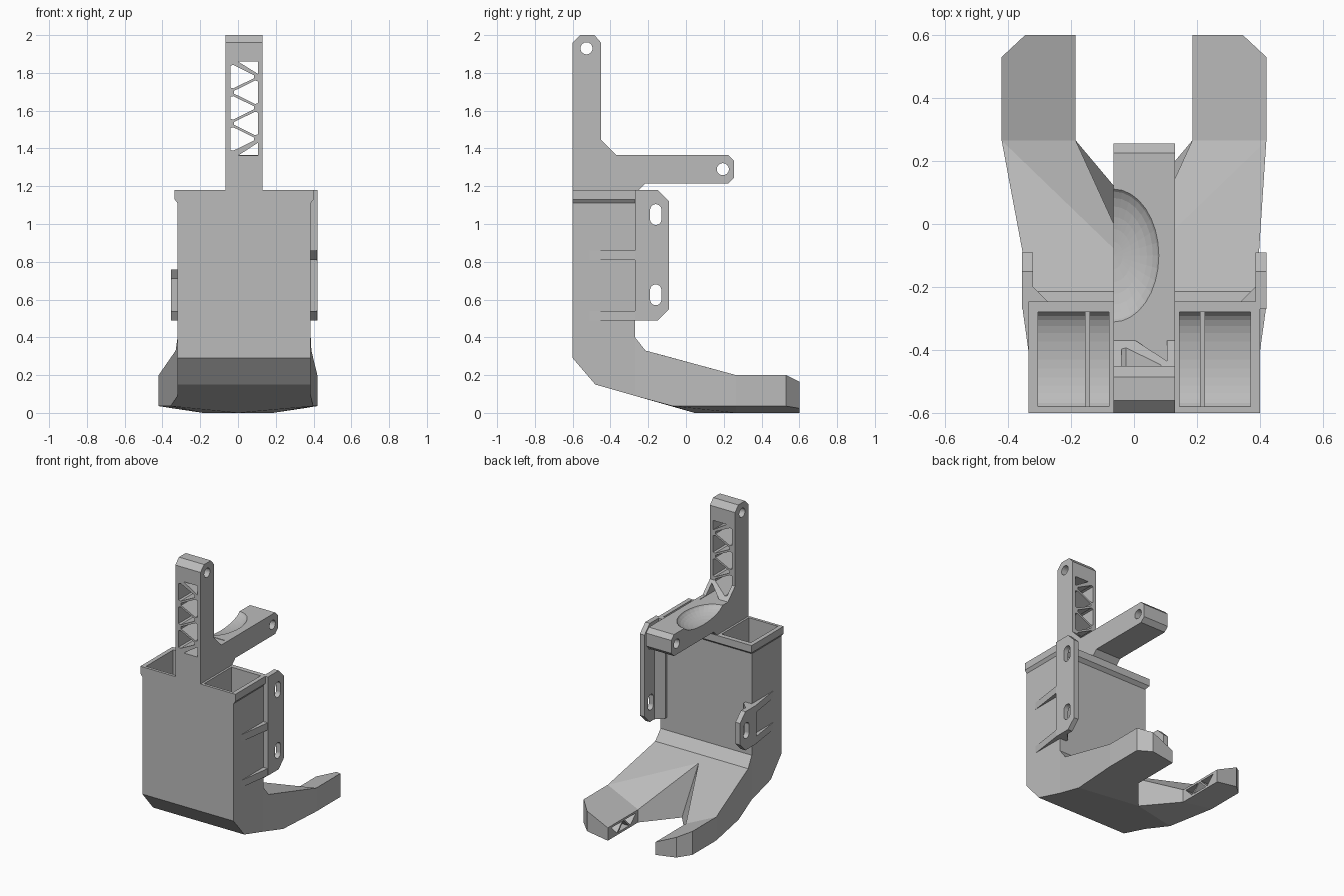
import bpy, bmesh, math
from mathutils import Vector

old = bpy.data.objects.get("Cube")
if old:
    bpy.data.objects.remove(old, do_unlink=True)

GREY = (0.5, 0.5, 0.5, 1)
grey = bpy.data.materials.new("plain grey")
grey.use_nodes = True
grey.diffuse_color = GREY
grey.node_tree.nodes["Principled BSDF"].inputs["Base Color"].default_value = GREY


def finish(name, bm):
    bmesh.ops.remove_doubles(bm, verts=bm.verts, dist=0.0001)
    bmesh.ops.recalc_face_normals(bm, faces=bm.faces)
    mesh = bpy.data.meshes.new(name)
    bm.to_mesh(mesh)
    bm.free()
    mesh.materials.append(grey)
    ob = bpy.data.objects.new(name, mesh)
    bpy.context.collection.objects.link(ob)
    return ob


def prism(name, pts, axis, lo, hi):
    """Extrude a 2D outline along x, y or z from lo to hi."""
    bm = bmesh.new()
    place = {"x": lambda p, d: (d, p[0], p[1]),
             "y": lambda p, d: (p[0], d, p[1]),
             "z": lambda p, d: (p[0], p[1], d)}[axis]
    a, b = ([bm.verts.new(place(p, d)) for p in pts] for d in (lo, hi))
    bm.faces.new(a)
    bm.faces.new(b)
    for i in range(len(pts)):
        j = (i + 1) % len(pts)
        bm.faces.new((a[i], a[j], b[j], b[i]))
    return finish(name, bm)


def cut(ob, *cutters, keep=False):
    """Subtract each cutter and bake the result."""
    for c in cutters:
        c.hide_render = True
        mod = ob.modifiers.new("cut", "BOOLEAN")
        mod.operation, mod.solver, mod.object = "DIFFERENCE", "EXACT", c
        bpy.context.view_layer.update()
        baked = bpy.data.meshes.new_from_object(
            ob.evaluated_get(bpy.context.evaluated_depsgraph_get()))
        ob.modifiers.clear()
        ob.data = baked
        if not keep:
            bpy.data.objects.remove(c, do_unlink=True)


def slot(y, z, r, half):
    """Outline of a slot (or a circle when half is zero)."""
    pts = []
    for i in range(24):
        t = 2 * math.pi * (i + 0.5) / 24
        pts.append((y + r * math.cos(t), z + r * math.sin(t) + math.copysign(half, math.sin(t))))
    return pts


# Hollow body with a sloped front foot edge
L, R = -0.32, 0.385
body = prism("body", [(-0.6, 1.12), (-0.6, 0.29), (-0.48, 0.15), (-0.27, 0.09), (-0.27, 1.12)],
             "x", L, R)

# Outward lip around the top
bm = bmesh.new()
rings = []
for z, e in ((1.11, 0), (1.13, 0.015), (1.18, 0.015)):
    rect = ((L - e, -0.6), (R + e, -0.6), (R + e, -0.27 + 1.6 * e), (L - e, -0.27 + 1.6 * e))
    rings.append([bm.verts.new((x, y, z)) for x, y in rect])
for a, b in zip(rings, rings[1:]):
    for i in range(4):
        bm.faces.new((a[i], a[i - 1], b[i - 1], b[i]))
bm.faces.new(rings[0])
bm.faces.new(rings[-1])
rim = finish("rim", bm)

# Two pockets with rounded floors, each with a low floor rib
floor = [(-0.43 + 0.15 * math.cos(t), 0.38 + 0.06 * math.sin(t))
         for t in (math.pi * (1 + i / 16) for i in range(17))]
for lo, hi, rib in ((-0.305, -0.08, -0.155), (0.145, 0.37, 0.21)):
    pocket = prism("pocket_cutter", floor + [(-0.28, 1.3), (-0.58, 1.3)], "x", lo, hi)
    cut(body, pocket, keep=True)
    cut(rim, pocket)
    prism("pocket_rib", [(-0.585, 0.31), (-0.275, 0.31), (-0.275, 0.42), (-0.585, 0.42)],
          "x", rib, rib + 0.015)

# Upright post and horizontal arm in one bracket
bracket = prism("post_and_arm", [
    (-0.6, 1.15), (-0.6, 1.96), (-0.56, 2), (-0.485, 2), (-0.45, 1.96), (-0.45, 1.445),
    (-0.37, 1.365), (0.225, 1.365), (0.255, 1.335), (0.255, 1.245), (0.225, 1.215),
    (-0.215, 1.215), (-0.25, 1.18), (-0.25, 1.15)], "x", -0.065, 0.13)
for y, z in ((-0.527, 1.93), (0.195, 1.29)):
    cut(bracket, prism("pin_hole_cutter", slot(y, z, 0.032, 0), "x", -0.2, 0.3))

# Zigzag lattice windows through the post
xl, xr, pitch = -0.04, 0.105, 0.0825
windows = [[(0.0, 1.86), (xr, 1.86), (xr, 1.795)], [(0.0, 1.362), (xr, 1.362), (xr, 1.43)]]
for i in range(5):
    z = 1.78 - i * pitch
    base, tip = (xl, 0.085) if i % 2 == 0 else (xr, -0.02)
    near = base + 0.12 * (tip - base)
    windows.append([(base, z + 0.058), (near, z + 0.062), (tip, z + 0.008),
                    (tip, z - 0.008), (near, z - 0.062), (base, z - 0.058)])
for w in windows:
    cut(bracket, prism("window_cutter", w, "y", -0.7, -0.3))

# Scooped hollow on one top edge of the arm
bm = bmesh.new()
bmesh.ops.create_uvsphere(bm, u_segments=32, v_segments=16, radius=1)
for v in bm.verts:
    v.co = Vector((-0.065, -0.1, 1.385)) + v.co * Vector((0.15, 0.22, 0.075))
cut(bracket, finish("scoop_cutter", bm))


# Side mounting flanges with wedge ribs and gussets
def flange(side, face, s, z0, z1, slots, ribs):
    out = face + s * 0.035
    lo, hi = sorted((face, out))
    plate = prism(side + "_flange", [(-0.27, z0), (-0.15, z0), (-0.09, z0 + 0.06),
                  (-0.09, z1 - 0.06), (-0.15, z1), (-0.27, z1)], "x", lo, hi)
    for z in slots:
        cut(plate, prism("slot_cutter", slot(-0.16, z, 0.03, 0.025), "x", lo - 0.1, hi + 0.1))
    prism(side + "_gusset", [(face, -0.2), (face - s * 0.05, -0.25), (face - s * 0.05, -0.275),
          (face, -0.275)], "z", z0, min(z1, 1.15))
    for z in ribs:
        prism(side + "_rib", [(face - s * 0.005, -0.51), (face, -0.51), (out, -0.26),
              (face - s * 0.005, -0.26)], "z", z, z + 0.05)


flange("left", R, 1, 0.49, 1.18, (0.625, 1.05), (0.49, 0.81))
flange("right", L, -1, 0.49, 0.76, (0.625,), (0.49, 0.71))

# Forked foot, built from two mirrored halves
bm = bmesh.new()
FACES = [(0, 1, 6, 5), (1, 2, 7, 6), (2, 11, 7), (2, 3, 12, 11), (7, 11, 17, 15, 13),
         (13, 15, 16, 14), (15, 17, 18, 16), (11, 12, 18, 17), (14, 16, 18, 12, 10),
         (9, 10, 12, 3), (8, 9, 3, 4), (5, 6, 9, 8), (6, 7, 10, 9), (7, 13, 14, 10), (0, 5, 8, 4)]
for s, w in ((1, R), (-1, -L)):
    k = 0.42 - w
    pts = [(0, -0.27, 0.4), (0, -0.215, 0.33), (0, -0.14, 0.31), (0, 0.045, 0), (0, -0.27, 0.09),
           (w, -0.27, 0.4), (w + k * 0.1, -0.215, 0.33), (0.42, 0.265, 0.2), (w, -0.27, 0.09),
           (w + k * 0.37, -0.07, 0.036), (0.42, 0.265, 0.036), (0.185, 0.265, 0.09),
           (0.185, 0.265, 0), (0.42, 0.53, 0.2), (0.42, 0.53, 0.036), (0.345, 0.6, 0.165),
           (0.345, 0.6, 0.024), (0.185, 0.6, 0.09), (0.185, 0.6, 0)]
    vs = [bm.verts.new((s * x, y, z)) for x, y, z in pts]
    for f in FACES:
        bm.faces.new([vs[i] for i in f])
inner = [f for f in bm.faces if all(abs(v.co.x) < 1e-5 for v in f.verts)]
bmesh.ops.delete(bm, geom=inner, context="FACES")
foot = finish("forked_foot", bm)

# Triangular pockets on the inner prong faces
for s in (1, -1):
    lo, hi = sorted((s * 0.15, s * 0.25))
    for i in range(3):
        y, up = 0.35 + i * 0.075, 1 if i % 2 else -1
        cut(foot, prism("prong_cutter", [(y - 0.06, 0.045 - up * 0.03),
                        (y + 0.06, 0.045 - up * 0.03), (y, 0.045 + up * 0.03)], "x", lo, hi))
